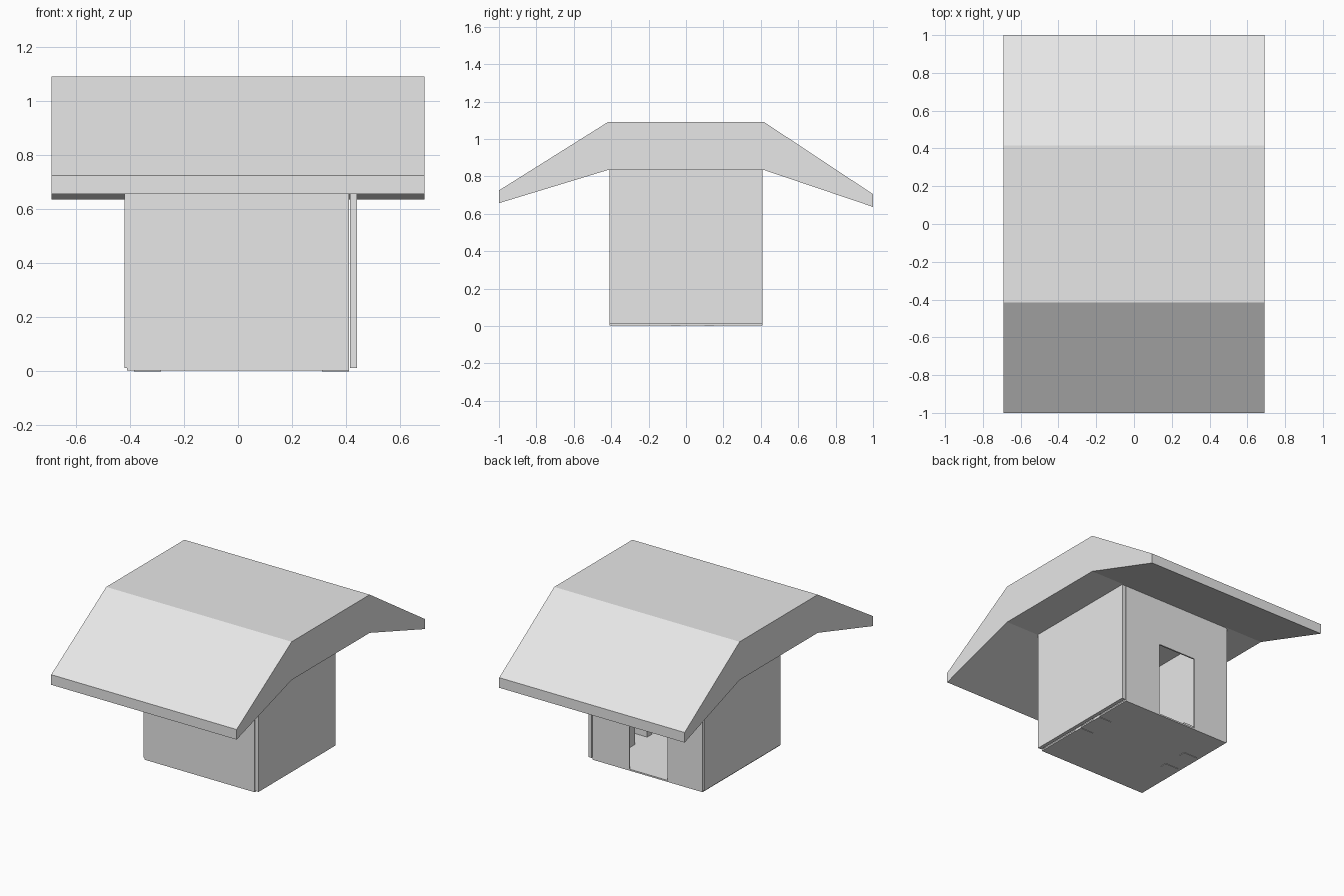
import bpy
import bmesh
from mathutils import Vector

cube = bpy.data.objects.get("Cube")
if cube:
    bpy.data.objects.remove(cube, do_unlink=True)

# One plain grey for the whole hut
GREY = (0.8, 0.8, 0.8, 1)
grey = bpy.data.materials.new("plain grey")
grey.use_nodes = True
grey.diffuse_color = GREY
grey.node_tree.nodes["Principled BSDF"].inputs["Base Color"].default_value = GREY


def prism(name, outline, offset):
    """Extrude a flat outline of 3D points along the offset."""
    bm = bmesh.new()
    face = bm.faces.new([bm.verts.new(p) for p in outline])
    result = bmesh.ops.extrude_face_region(bm, geom=[face], use_keep_orig=True)
    moved = [g for g in result["geom"] if isinstance(g, bmesh.types.BMVert)]
    bmesh.ops.translate(bm, verts=moved, vec=Vector(offset))
    bmesh.ops.recalc_face_normals(bm, faces=bm.faces)
    mesh = bpy.data.meshes.new(name)
    bm.to_mesh(mesh)
    bm.free()
    mesh.materials.append(grey)
    obj = bpy.data.objects.new(name, mesh)
    bpy.context.collection.objects.link(obj)
    return obj


def box(name, x, y, z):
    base = [(x[0], y[0], z[0]), (x[1], y[0], z[0]),
            (x[1], y[1], z[0]), (x[0], y[1], z[0])]
    return prism(name, base, (0, 0, z[1] - z[0]))


# Roof: thick bent profile run along x
profile = [(-1, 0.725), (-0.415, 1.092), (0.415, 1.092), (1, 0.705),
           (1, 0.637), (0.415, 0.835), (-0.415, 0.835), (-1, 0.657)]
prism("roof", [(-0.69, y, z) for y, z in profile], (1.38, 0, 0))

# Floor and thin walls
W, TOP = 0.41, 0.835
box("floor", (-W, W), (-W, W), (0.003, 0.013))
box("front_wall", (-W, W), (-W, -0.4), (0.003, TOP))
box("right_wall", (-0.42, -0.4), (-0.405, 0.405), (0.013, TOP))
box("left_wall", (0.415, 0.44), (-0.41, 0.41), (0.013, TOP))

# Back wall with a doorway open at the floor
door = [(-W, 0.003), (-W, TOP), (W, TOP), (W, 0.003),
        (0.135, 0.003), (0.135, 0.515), (-0.15, 0.515), (-0.15, 0.003)]
prism("back_wall", [(x, 0.4, z) for x, z in door], (0, 0.01, 0))

# Low benches along both side walls, on plank legs
for side, x in (("left", (0.31, 0.41)), ("right", (-0.385, -0.285))):
    box(side + "_bench_seat", x, (-0.08, 0.15), (0.18, 0.22))
    for end, y in (("front", (-0.08, -0.03)), ("back", (0.1, 0.15))):
        box(f"{side}_bench_{end}_leg", x, y, (0, 0.18))
